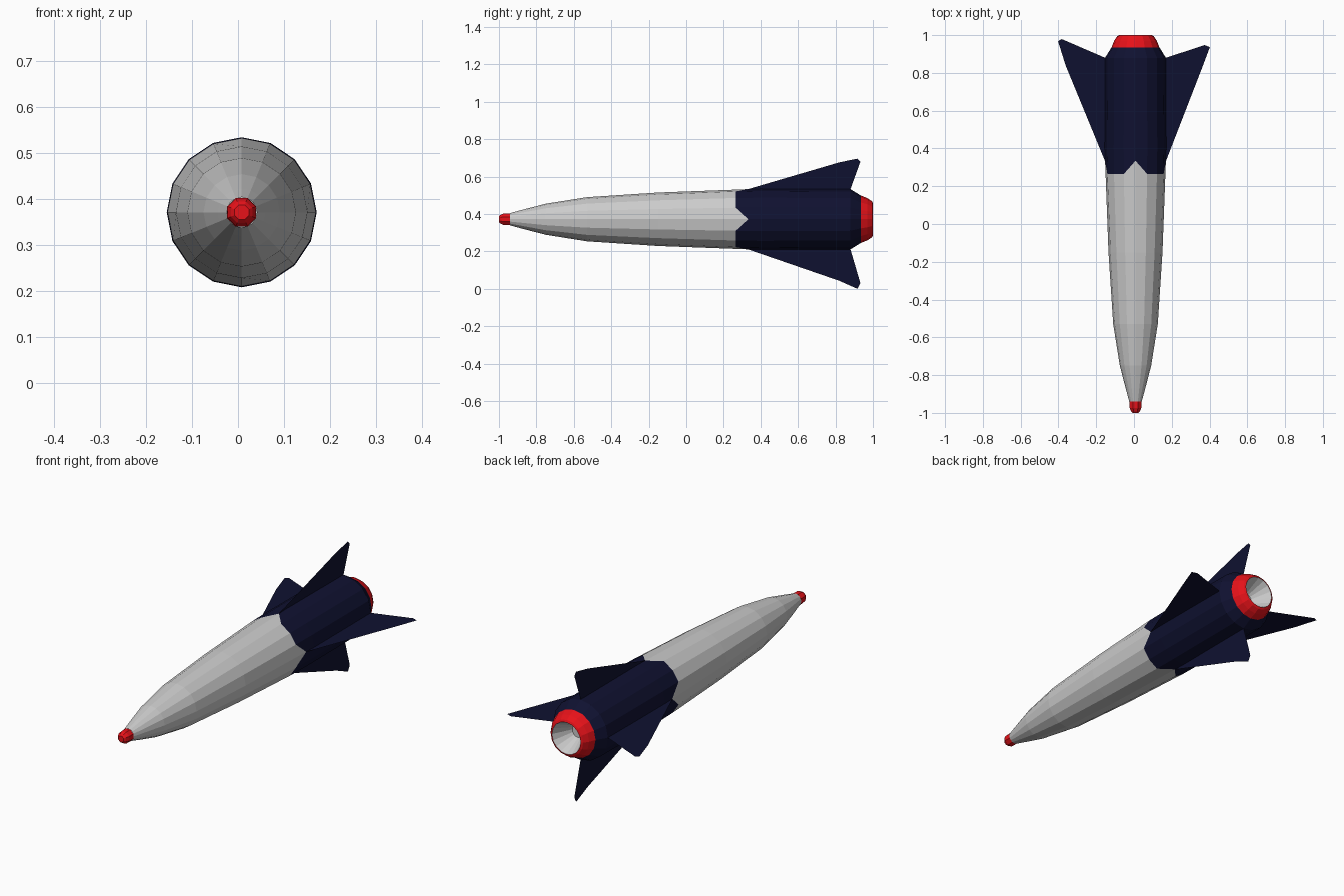
import bpy
from math import sin, cos, radians, tau

if "Cube" in bpy.data.objects:
    bpy.data.objects.remove(bpy.data.objects["Cube"])

CX, CZ = 0.008, 0.372      # axis of the rocket, running along y


def material(name, rgb):
    m = bpy.data.materials.new(name)
    m.diffuse_color = (*rgb, 1)
    m.use_nodes = True
    m.node_tree.nodes["Principled BSDF"].inputs["Base Color"].default_value = m.diffuse_color
    return m


def make_object(name, verts, faces, mat=None):
    me = bpy.data.meshes.new(name)
    me.from_pydata(verts, [], faces)
    if mat:
        me.materials.append(mat)
    ob = bpy.data.objects.new(name, me)
    bpy.context.collection.objects.link(ob)
    return ob


def point(y, r, a):
    return (CX + r * cos(a), y, CZ + r * sin(a))


def loft(name, profile, sides, mat=None, turn=0.0, cap_end=False):
    """Turn a (y, radius) profile around the axis; y may depend on the side."""
    verts = [point(y(i) if callable(y) else y, r, turn + tau * i / sides)
             for y, r in profile for i in range(sides)]
    faces = []
    for k in range(len(profile) - 1):
        for i in range(sides):
            j = (i + 1) % sides
            a, b = k * sides, (k + 1) * sides
            faces.append((a + i, a + j, b + j, b + i))
    if cap_end:
        last = (len(profile) - 1) * sides
        faces.append(tuple(range(last, last + sides)))
    return make_object(name, verts, faces, mat)


blue = material("navy", (0.0048, 0.0056, 0.03))
red = material("red", (0.8, 0.006, 0.01))


# Paint line: notched back where each fin starts
def paint_line(i):
    return 0.335 if i % 4 == 0 else 0.265


# Grey hull
loft("hull", [(-0.94, 0.033), (-0.87, 0.052), (-0.75, 0.083), (-0.53, 0.118),
              (-0.15, 0.143), (paint_line, 0.161)], 16)

# Blue tail section
loft("tail_section", [(paint_line, 0.161), (0.40, 0.163), (0.88, 0.161),
                      (0.935, 0.127)], 16, blue)

# Red nose tip, eight-sided
loft("nose_tip", [(-0.94, 0.034), (-0.975, 0.033), (-0.992, 0.025),
                  (-1.0, 0.017)], 8, red, turn=tau / 16, cap_end=True)

# Red rim and hollow grey nozzle
loft("nozzle_rim", [(0.935, 0.127), (0.97, 0.113), (0.995, 0.096),
                    (1.0, 0.085)], 16, red)
loft("nozzle_inside", [(1.0, 0.085), (0.90, 0.035)], 16, cap_end=True)

# Four flat fins: angle, then outline as (y, distance from axis)
fins = {
    "right_fin": (0, [(0.82, 0.350), (0.937, 0.394), (0.947, 0.365)]),
    "top_fin": (90, [(0.82, 0.304), (0.917, 0.324), (0.933, 0.308)]),
    "left_fin": (180, [(0.84, 0.370), (0.968, 0.410), (0.979, 0.390)]),
    "bottom_fin": (270, [(0.82, 0.329), (0.917, 0.372), (0.933, 0.342)]),
}
for name, (angle, tip) in fins.items():
    outline = [(0.33, 0.16)] + tip + [(0.88, 0.161)]
    make_object(name, [point(y, r, radians(angle)) for y, r in outline],
                [tuple(range(len(outline)))], blue)
